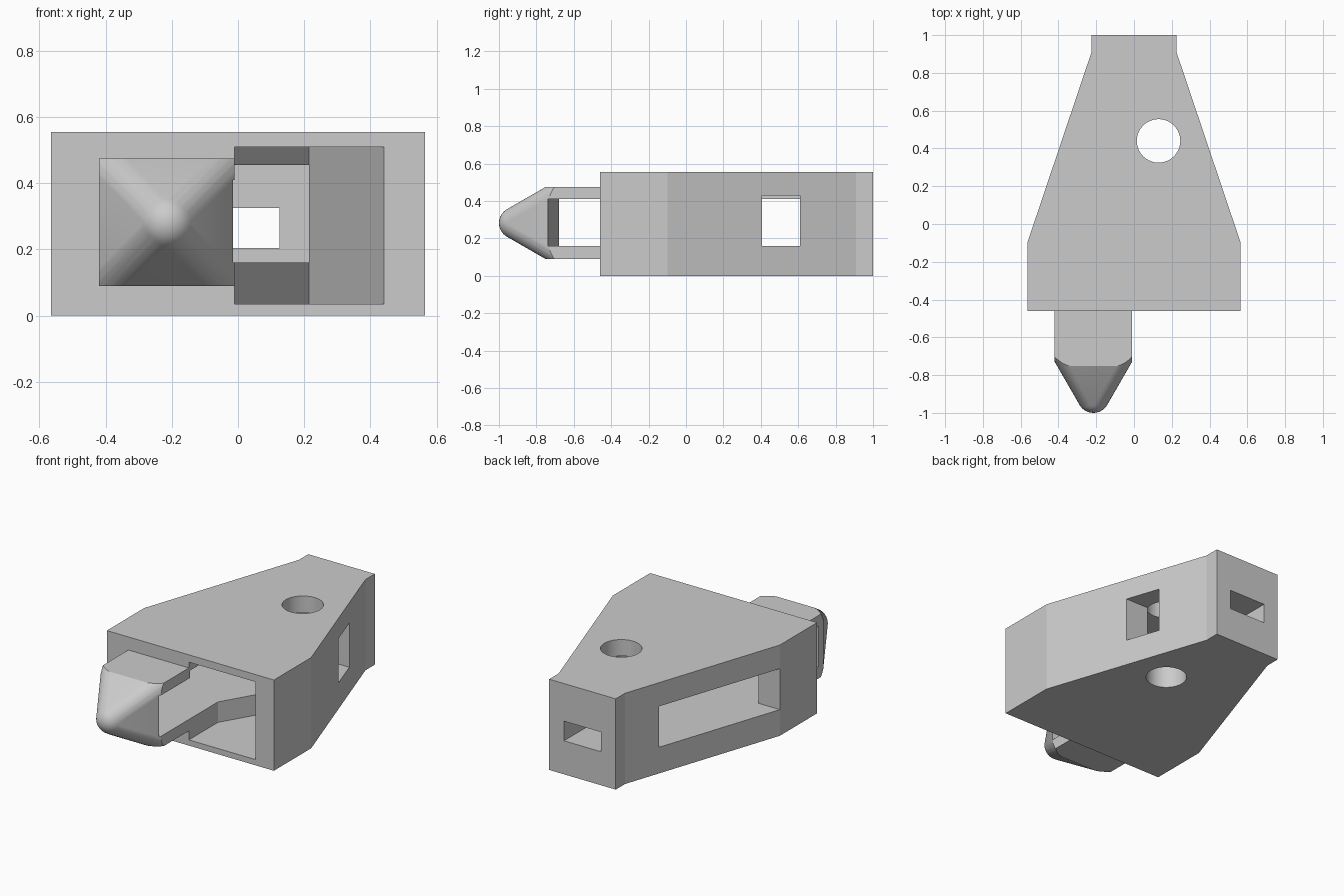
import bpy, bmesh
from mathutils import Matrix

cube = bpy.data.objects.get("Cube")
if cube:
    bpy.data.objects.remove(cube)

grey = bpy.data.materials.new("plain_grey")
grey.use_nodes = True
grey.diffuse_color = (0.6, 0.6, 0.6, 1)
grey.node_tree.nodes["Principled BSDF"].inputs["Base Color"].default_value = (0.6, 0.6, 0.6, 1)


def finish(name, bm):
    bmesh.ops.recalc_face_normals(bm, faces=bm.faces[:])
    mesh = bpy.data.meshes.new(name)
    bm.to_mesh(mesh)
    bm.free()
    mesh.materials.append(grey)
    obj = bpy.data.objects.new(name, mesh)
    bpy.context.collection.objects.link(obj)
    return obj


def prism(name, outline, low, high):
    """Extrude a plan outline from one height to another."""
    bm = bmesh.new()
    face = bm.faces.new([bm.verts.new((x, y, low)) for x, y in outline])
    top = bmesh.ops.extrude_face_region(bm, geom=[face])["geom"]
    bmesh.ops.translate(bm, vec=(0, 0, high - low),
                        verts=[v for v in top if isinstance(v, bmesh.types.BMVert)])
    return finish(name, bm)


def box(name, x0, x1, y0, y1, low, high):
    return prism(name, [(x0, y0), (x1, y0), (x1, y1), (x0, y1)], low, high)


def cylinder(name, x, y, radius):
    bm = bmesh.new()
    bmesh.ops.create_cone(bm, cap_ends=True, segments=64, radius1=radius, radius2=radius,
                          depth=2, matrix=Matrix.Translation((x, y, 0)))
    return finish(name, bm)


def carve(target, tool, operation="DIFFERENCE"):
    """Apply a boolean and discard its tool."""
    tool.hide_render = True
    mod = target.modifiers.new("carve", "BOOLEAN")
    mod.operation = operation
    mod.solver = "EXACT"
    mod.object = tool
    bpy.context.view_layer.objects.active = target
    bpy.ops.object.modifier_apply(modifier=mod.name)
    bpy.data.objects.remove(tool)


# Tapered housing, symmetrical about x = 0
half = [(0.565, -0.46), (0.565, -0.1), (0.225, 0.91), (0.225, 1)]
housing = prism("housing", half + [(-x, y) for x, y in reversed(half)], 0, 0.555)

# Housing cavities: front pocket, inner channel, side windows, rear slot, pin hole
pocket = [(-0.01, -0.5), (0.454, -0.5), (0.215, 0.2), (-0.01, -0.18)]
channel = [(-0.42, -0.5), (-0.01, -0.5), (-0.01, -0.18), (0.215, 0.2),
           (0.215, 0.69), (-0.2, 0.69), (-0.42, -0.1)]
long_window = [(-0.8, -0.1), (-0.3, -0.1), (-0.1, 0.69), (-0.8, 0.69)]
carve(housing, prism("pocket_cutter", pocket, 0.035, 0.51))
carve(housing, prism("channel_cutter", channel, 0.16, 0.455))
carve(housing, prism("long_window_cutter", long_window, 0.16, 0.41))
carve(housing, box("small_window_cutter", 0.1, 0.7, 0.405, 0.61, 0.16, 0.43))
carve(housing, box("rear_slot_cutter", -0.125, 0.125, 0.6, 1.1, 0.205, 0.325))
carve(housing, cylinder("pin_hole_cutter", 0.13, 0.44, 0.115))

# Bolt: a rounded pyramid point trimmed to a square bar
CX, CZ, RADIUS = -0.215, 0.2825, 0.085
centres = [(CX, -0.915, CZ)]
for sx in (-1, 1):
    for sz in (-1, 1):
        centres.append((CX + sx * 0.32, -0.36, CZ + sz * 0.32))
bm = bmesh.new()
for centre in centres:
    bmesh.ops.create_uvsphere(bm, u_segments=32, v_segments=16, radius=RADIUS,
                              matrix=Matrix.Translation(centre))
hull = bmesh.ops.convex_hull(bm, input=bm.verts[:])
unused = {g for g in hull["geom_interior"] + hull["geom_unused"]
          if isinstance(g, bmesh.types.BMVert)}
bmesh.ops.delete(bm, geom=list(unused), context="VERTS")
hull_faces = {g for g in hull["geom"] if isinstance(g, bmesh.types.BMFace)}
bmesh.ops.delete(bm, geom=[f for f in bm.faces if f not in hull_faces], context="FACES_ONLY")
bolt = finish("bolt", bm)
carve(bolt, box("bolt_trim", -0.42, -0.01, -1.2, -0.45, 0.09, 0.475), "INTERSECT")

# Opening across the bolt, with a slanted front wall
opening = [(-0.5, -0.668), (0.1, -0.756), (0.1, -0.3), (-0.5, -0.3)]
carve(bolt, prism("bolt_opening_cutter", opening, 0.16, 0.41))

# Smooth the round surfaces and keep the hard edges
for obj in (housing, bolt):
    bpy.ops.object.select_all(action="DESELECT")
    obj.select_set(True)
    bpy.context.view_layer.objects.active = obj
    bpy.ops.object.shade_smooth_by_angle(angle=0.3)
